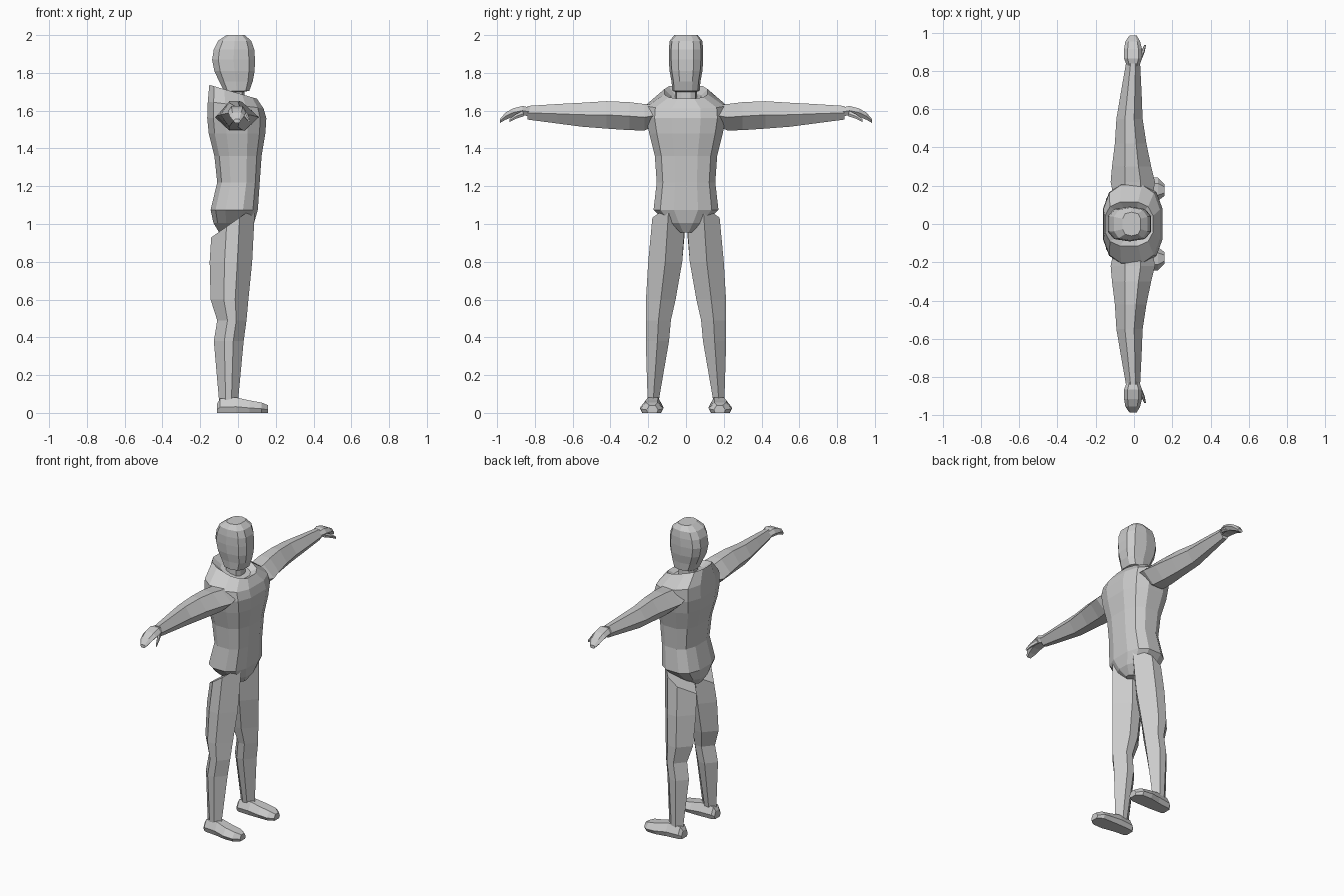
import bpy, bmesh
from math import sin, cos, pi


def loft(name, rings, mirror=False):
    """Skin a list of equal-length point rings and cap both ends."""
    bm = bmesh.new()
    vs = [[bm.verts.new(p) for p in r] for r in rings]
    n = len(rings[0])
    for a, b in zip(vs, vs[1:]):
        for i in range(n):
            j = (i + 1) % n
            bm.faces.new((a[i], a[j], b[j], b[i]))
    bm.faces.new(vs[0])
    bm.faces.new(vs[-1])
    bmesh.ops.recalc_face_normals(bm, faces=bm.faces)
    me = bpy.data.meshes.new(name)
    bm.to_mesh(me)
    bm.free()
    ob = bpy.data.objects.new(name, me)
    bpy.context.collection.objects.link(ob)
    if mirror:
        m = ob.modifiers.new("mirror", 'MIRROR')
        m.use_axis = (False, True, False)
    return ob


def oval(n, e):
    """Unit boxy oval with flat sides facing the axes."""
    s = lambda v: (1 if v > 0 else -1) * abs(v) ** e
    top = cos(pi / n) ** e
    return [(s(cos((i + .5) * 2 * pi / n)) / top, s(sin((i + .5) * 2 * pi / n)) / top)
            for i in range(n)]


def hexa(k):
    """Unit hexagon with points on the first axis."""
    return [(1, 0), (k, 1), (-k, 1), (-1, 0), (-k, -1), (k, -1)]


def level(shape, x0, x1, y0, y1, z, tilt_x=0, tilt_y=0):
    """Horizontal ring, optionally tilted."""
    hx, hy = (x1 - x0) / 2, (y1 - y0) / 2
    return [((x0 + x1) / 2 + u * hx, (y0 + y1) / 2 + v * hy, z + u * hx * tilt_x + v * hy * tilt_y)
            for u, v in shape]


def across(shape, y, x0, x1, z0, z1):
    """Upright ring facing along y."""
    return [((x0 + x1) / 2 + u * (x1 - x0) / 2, y, (z0 + z1) / 2 + v * (z1 - z0) / 2)
            for u, v in shape]


# torso with V-shaped bottom and tilted folded collar: back x, front x, half width, z, tilt
body = [(-.10, .05, .035, .955, 0), (-.13, .085, .10, 1.005, 0), (-.145, .105, .172, 1.075, 0),
        (-.11, .115, .155, 1.22, 0), (-.125, .125, .165, 1.36, 0), (-.155, .145, .195, 1.48, 0),
        (-.163, .15, .21, 1.56, 0), (-.16, .135, .205, 1.63, -.12), (-.152, .10, .115, 1.70, -.29),
        (-.10, .065, .08, 1.67, -.29)]
o = oval(12, .75)
loft("torso", [level(o, a, b, -w, w, z, t) for a, b, w, z, t in body])

# head and neck: back x, front x, half width, z
skull = [(-.07, .035, .055, 1.61), (-.07, .035, .055, 1.70), (-.075, .06, .07, 1.705),
         (-.10, .078, .074, 1.755), (-.125, .088, .084, 1.81), (-.137, .09, .088, 1.87),
         (-.128, .086, .088, 1.925), (-.105, .07, .083, 1.97), (-.06, .035, .06, 2.0)]
o = oval(10, .7)
loft("head", [level(o, a, b, -w, w, z) for a, b, w, z in skull])

# legs: back x, front x, inner y, outer y, z, sideways tilt
leg = [(-.10, 0, .145, .203, .06, 0), (-.128, .03, .09, .213, .38, 0), (-.11, .045, .08, .212, .49, 0),
       (-.145, .055, .055, .212, .60, 0), (-.15, .075, .02, .20, .80, 0),
       (-.142, .09, .004, .178, 1.01, .7)]
loft("leg", [level(hexa(.3), *r) for r in leg], True)

# feet, lofted heel to toe: x, middle y, half width, top z
foot = [(-.11, .172, .03, .05), (-.095, .173, .042, .075), (-.01, .175, .05, .082),
        (.06, .182, .058, .066), (.125, .182, .056, .055), (.16, .178, .028, .04)]
loft("foot", [[(x, c + u * w, z * h) for u, h in
               ((-.85, 0), (.85, 0), (1.08, .4), (.55, 1), (-.55, 1), (-1.08, .4))]
              for x, c, w, z in foot], True)

# arms: y, back x, front x, low z, high z
arm = [(.16, -.11, .10, 1.52, 1.63), (.22, -.122, .11, 1.495, 1.635), (.30, -.115, .09, 1.497, 1.645),
       (.42, -.10, .065, 1.505, 1.65), (.55, -.092, .045, 1.515, 1.642),
       (.68, -.07, .04, 1.532, 1.635), (.84, -.042, .032, 1.553, 1.625)]
loft("arm", [across(hexa(.35), *r) for r in arm], True)

# hands with drooping fingers
hand = [(.82, -.035, .025, 1.57, 1.615), (.865, -.052, .042, 1.575, 1.625),
        (.915, -.052, .042, 1.568, 1.612), (.955, -.045, .032, 1.552, 1.59),
        (.985, -.024, .014, 1.535, 1.555)]
loft("hand", [across(hexa(.6), *r) for r in hand], True)

# thumbs
thumb = [(.86, .015, .04, 1.57, 1.60), (.90, .036, .056, 1.557, 1.582), (.935, .053, .063, 1.54, 1.555)]
loft("thumb", [across(hexa(.5), *r) for r in thumb], True)
